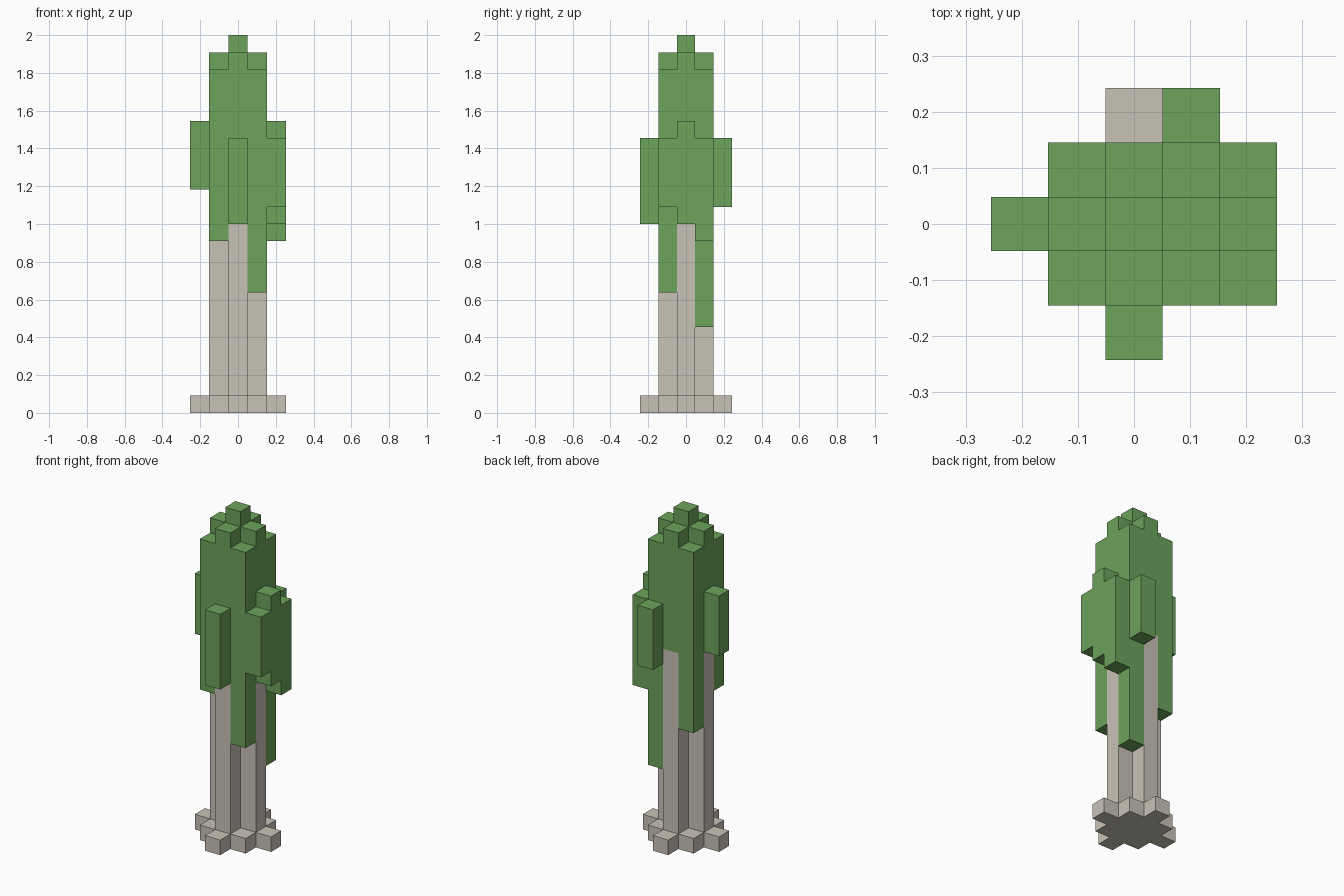
import bpy
import bmesh
from mathutils import Matrix, Vector

cube = bpy.data.objects.get("Cube")
if cube:
    bpy.data.objects.remove(cube, do_unlink=True)

# Size of one block
CELL = Vector((0.102, 0.097, 2 / 22))


def make_material(name, color):
    mat = bpy.data.materials.new(name)
    mat.use_nodes = True
    mat.diffuse_color = color
    mat.node_tree.nodes["Principled BSDF"].inputs["Base Color"].default_value = color
    return mat


green = make_material("leaf green", (0.15, 0.366, 0.105, 1))
beige = make_material("pale bark", (0.584, 0.539, 0.468, 1))


def build(name, mat, columns):
    """Columns of blocks: (column, row, bottom layer, top layer)."""
    bm = bmesh.new()
    for i, j, low, high in columns:
        size = Vector((CELL.x, CELL.y, CELL.z * (high - low)))
        centre = Vector((i * CELL.x, j * CELL.y, CELL.z * (low + high) / 2))
        bmesh.ops.create_cube(
            bm, size=1,
            matrix=Matrix.Translation(centre) @ Matrix.Diagonal(size).to_4x4())
    mesh = bpy.data.meshes.new(name)
    bm.to_mesh(mesh)
    bm.free()
    mesh.materials.append(mat)
    obj = bpy.data.objects.new(name, mesh)
    bpy.context.collection.objects.link(obj)
    return obj


span = range(-2, 3)
diamond = [(i, j) for i in span for j in span if abs(i) + abs(j) <= 2]
plus = [(i, j) for i, j in diamond if abs(i) + abs(j) <= 1]

# Root flare: one diamond-shaped layer
build("root_base", beige, [(i, j, 0, 1) for i, j in diamond])

# Trunk: plus-shaped section
build("trunk", beige, [(i, j, 1, 13) for i, j in plus])

# Crown core: stepped top, highest in the middle
build("crown_core", green,
      [(i, j, 13, 22 - abs(i) - abs(j)) for i, j in plus])

# Corner foliage hanging to different depths
build("corner_foliage", green,
      [(-1, -1, 10, 20), (1, -1, 7, 20), (1, 1, 5, 20), (-1, 1, 8, 20)])

# Outer leaf clumps
build("front_clump", green, [(0, -2, 11, 16)])
build("back_clump", green, [(1, 2, 12, 16)])
build("right_clump", green, [(-2, 0, 13, 17)])
build("left_clump", green, [(2, -1, 12, 16), (2, 0, 11, 17), (2, 1, 10, 16)])
